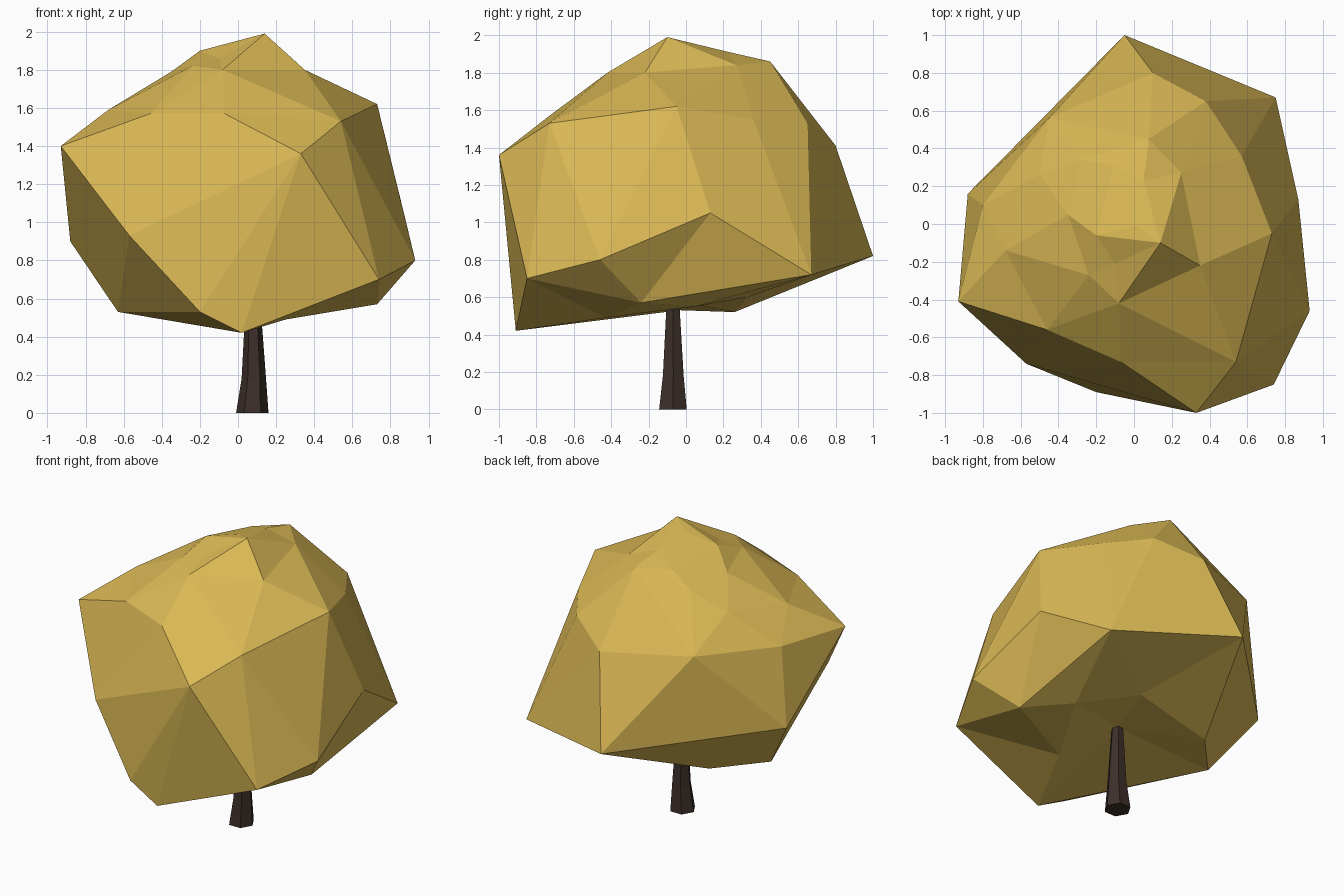
import bpy, bmesh, math
from mathutils import Vector

if "Cube" in bpy.data.objects:
    bpy.data.objects.remove(bpy.data.objects["Cube"])


def finish(bm, name, color):
    bmesh.ops.recalc_face_normals(bm, faces=bm.faces)
    mesh = bpy.data.meshes.new(name)
    bm.to_mesh(mesh)
    bm.free()
    mat = bpy.data.materials.new(name + "_color")
    mat.diffuse_color = color
    mat.use_nodes = True
    mat.node_tree.nodes["Principled BSDF"].inputs["Base Color"].default_value = mat.diffuse_color
    mesh.materials.append(mat)
    obj = bpy.data.objects.new(name, mesh)
    bpy.context.collection.objects.link(obj)
    return obj


def wrap(points, center, swell):
    """Star-shaped skin: hull of the points eased towards a sphere, then moved back."""
    bm = bmesh.new()
    home = {}
    for p in map(Vector, points):
        d = p - center
        v = bm.verts.new(d.normalized() * d.length ** swell)
        home[v] = p
    res = bmesh.ops.convex_hull(bm, input=bm.verts[:])
    loose = [v for v in bm.verts if not v.link_faces]
    bmesh.ops.delete(bm, geom=loose, context='VERTS')
    for v in bm.verts:
        v.co = home[v]
    return bm


# Canopy: key corners, from crown to underside
crown = [(.14, -.10, 1.99), (.01, -.01, 1.95), (.05, .23, 1.91), (-.20, -.06, 1.90),
         (-.10, -.21, 1.86), (-.24, -.27, 1.82), (-.08, -.42, 1.80), (.35, -.22, 1.80),
         (.25, .27, 1.84), (.08, .45, 1.86), (-.11, .31, 1.85), (-.28, .34, 1.75),
         (-.35, .05, 1.79), (-.50, .26, 1.64)]
shoulder = [(.33, -1, 1.36), (.54, -.73, 1.53), (.73, -.05, 1.62), (.57, .36, 1.55),
            (.38, .65, 1.53), (.10, .80, 1.41), (-.45, .56, 1.43), (-.80, .10, 1.42),
            (-.68, -.14, 1.59), (-.93, -.41, 1.40), (-.46, -.56, 1.57), (-.07, -.73, 1.57)]
skirt = [(.02, -.91, .42), (.74, -.85, .70), (.93, -.46, .80), (.87, .13, 1.05),
         (.75, .67, .72), (-.05, 1, .82), (-.88, .16, .90), (-.57, -.74, .93), (-.20, -.89, .53)]
underside = [(.73, -.24, .57), (.52, .05, .55), (.22, .33, .60), (-.36, .26, .52),
             (-.63, -.03, .53), (.25, -.43, .49), (.09, -.05, .58)]
canopy = wrap(crown + shoulder + skirt + underside, Vector((0, -.05, 1.15)), 0.3)
finish(canopy, "canopy", (.70, .48, .09, 1))

# Trunk: tapered six-sided rings, flared at the foot
bm = bmesh.new()
rings = []
for x, y, z, r in [(.075, -.07, 0, .085), (.083, -.068, .18, .064), (.078, -.07, .62, .036)]:
    rings.append([bm.verts.new((x + r * math.cos(i * math.pi / 3),
                                y + r * math.sin(i * math.pi / 3), z)) for i in range(6)])
for a, b in zip(rings, rings[1:]):
    for i in range(6):
        j = (i + 1) % 6
        bm.faces.new((a[i], a[j], b[j], b[i]))
bm.faces.new(rings[0])
bm.faces.new(rings[-1])
finish(bm, "trunk", (.045, .028, .022, 1))
